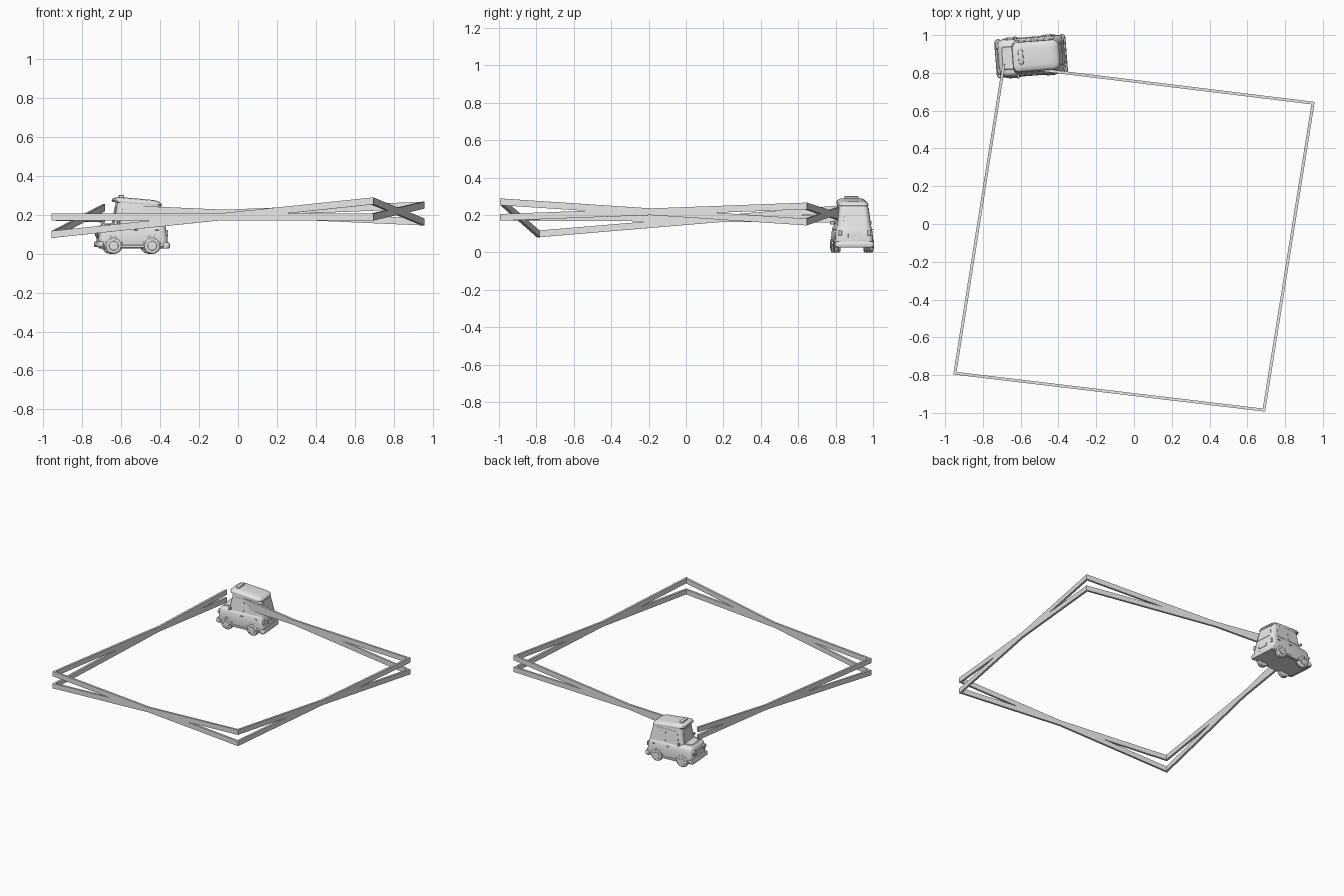
import bpy, bmesh, math
from mathutils import Matrix, Vector

if "Cube" in bpy.data.objects:
    bpy.data.objects.remove(bpy.data.objects["Cube"])

grey = bpy.data.materials.new("light grey")
grey.diffuse_color = (0.8, 0.8, 0.8, 1)
grey.use_nodes = True
grey.node_tree.nodes["Principled BSDF"].inputs["Base Color"].default_value = grey.diffuse_color

# The car is built nose towards -x around its own origin, then placed
CAR = Matrix.Translation((-0.543, 0.888, 0)) @ Matrix.Rotation(math.radians(4.5), 4, 'Z')


def finish(name, bm, matrix=Matrix(), bevel=0, angle=35):
    bmesh.ops.recalc_face_normals(bm, faces=bm.faces)
    me = bpy.data.meshes.new(name)
    bm.to_mesh(me)
    bm.free()
    me.materials.append(grey)
    ob = bpy.data.objects.new(name, me)
    bpy.context.collection.objects.link(ob)
    ob.matrix_world = matrix
    me.shade_smooth()
    me.set_sharp_from_angle(angle=math.radians(angle))
    if bevel:
        m = ob.modifiers.new("bevel", 'BEVEL')
        m.width, m.segments = bevel, 2
    return ob


def ring(x0, x1, hw, z, r, tilt=0):
    """Rounded rectangle at height z; tilt lowers it towards the rear."""
    pts = []
    for cx, cy, a0 in ((x1 - r, hw - r, 0), (x0 + r, hw - r, 90),
                       (x0 + r, r - hw, 180), (x1 - r, r - hw, 270)):
        for i in range(6):
            a = math.radians(a0 + i * 18)
            x, y = cx + r * math.cos(a), cy + r * math.sin(a)
            pts.append((x, y, z - tilt * x))
    return pts


def loft(name, rings, angle=35):
    bm = bmesh.new()
    loops = [[bm.verts.new(p) for p in ring(*r)] for r in rings]
    n = len(loops[0])
    for a, b in zip(loops, loops[1:]):
        for i in range(n):
            j = (i + 1) % n
            bm.faces.new((a[i], a[j], b[j], b[i]))
    bm.faces.new(loops[0])
    bm.faces.new(loops[-1])
    return finish(name, bm, CAR, angle=angle)


def box(name, pos, size, bevel=0.003):
    bm = bmesh.new()
    bmesh.ops.create_cube(bm, size=1, matrix=Matrix.Translation(pos) @ Matrix.Diagonal((*size, 1)))
    return finish(name, bm, CAR, bevel)


def disc(name, pos, r, depth, axis, bevel=0.003):
    bm = bmesh.new()
    rot = Matrix.Rotation(math.pi / 2, 4, axis)
    bmesh.ops.create_cone(bm, cap_ends=True, segments=24, radius1=r, radius2=r,
                          depth=depth, matrix=Matrix.Translation(pos) @ rot)
    return finish(name, bm, CAR, 0 if not bevel else bevel)


def plate(name, corners, normal, t=0.004):
    """Thin panel following a sloping side of the cab."""
    bm = bmesh.new()
    n = Vector(normal).normalized() * t
    f = bm.faces.new([bm.verts.new(Vector(c) - n * 0.5) for c in corners])
    ex = bmesh.ops.extrude_face_region(bm, geom=[f])
    bmesh.ops.translate(bm, vec=n, verts=[v for v in ex["geom"] if isinstance(v, bmesh.types.BMVert)])
    return finish(name, bm, CAR)


# --- crossed bars around the square ---
A, B, C, D = (-0.69, 0.84), (0.948, 0.64), (0.688, -0.985), (-0.948, -0.79)
stop = (-0.54, 0.822)                       # bars on the back side end inside the cab
BAR_H, BAR_T = 0.036, 0.015


def bar(name, p, q, zp, zq):
    a, b = Vector((*p, zp)), Vector((*q, zq))
    along = Vector((b.x - a.x, b.y - a.y, 0)).normalized()
    side = Vector((-along.y, along.x, 0)) * BAR_T / 2
    a, b = a - along * BAR_T / 2, b + along * BAR_T / 2
    up = Vector((0, 0, BAR_H / 2))
    bm = bmesh.new()
    ends = [[bm.verts.new(c + s * side + u * up) for s, u in ((-1, -1), (1, -1), (1, 1), (-1, 1))]
            for c in (a, b)]
    for i in range(4):
        j = (i + 1) % 4
        bm.faces.new((ends[0][i], ends[0][j], ends[1][j], ends[1][i]))
    bm.faces.new(ends[0])
    bm.faces.new(ends[1])
    finish(name, bm)


for name, p, q, z in (("front_bar", D, C, ((0.098, 0.27), (0.187, 0.187))),
                      ("right_bar", C, B, ((0.27, 0.162), (0.187, 0.248))),
                      ("back_bar", B, stop, ((0.248, 0.188), (0.162, 0.228))),
                      ("left_bar", D, A, ((0.098, 0.235), (0.187, 0.178)))):
    for za, zb in z:
        bar(name, p, q, za, zb)

# --- car body, cab and roof ---
loft("body", [(-0.165, 0.17, 0.088, 0.026, 0.02), (-0.172, 0.176, 0.097, 0.036, 0.025),
              (-0.178, 0.177, 0.101, 0.07, 0.03), (-0.177, 0.174, 0.099, 0.105, 0.035),
              (-0.172, 0.169, 0.095, 0.13, 0.035), (-0.163, 0.165, 0.09, 0.143, 0.035),
              (-0.145, 0.16, 0.08, 0.15, 0.03)])
loft("cab", [(-0.103, 0.167, 0.09, 0.135, 0.03), (-0.094, 0.158, 0.085, 0.18, 0.03),
             (-0.086, 0.148, 0.08, 0.225, 0.03), (-0.08, 0.14, 0.075, 0.262, 0.03, 0.06)])
loft("roof", [(-0.098, 0.147, 0.077, 0.256, 0.03, 0.09), (-0.102, 0.149, 0.079, 0.263, 0.032, 0.09),
              (-0.098, 0.145, 0.076, 0.272, 0.032, 0.09), (-0.085, 0.132, 0.066, 0.280, 0.03, 0.09),
              (-0.06, 0.108, 0.046, 0.284, 0.03, 0.09)])
loft("bonnet", [(-0.158, -0.09, 0.062, 0.147, 0.015), (-0.154, -0.09, 0.058, 0.156, 0.015)])

# --- roof sign ---
loft("roof_sign", [(-0.07, -0.042, 0.04, 0.28, 0.01), (-0.068, -0.044, 0.038, 0.297, 0.01),
                   (-0.062, -0.05, 0.032, 0.301, 0.005)])

# --- windows ---
for s in (-1, 1):
    for name, x0, x1, t0, t1 in (("front_side_window", -0.07, 0.022, -0.055, 0.022),
                                 ("rear_side_window", 0.034, 0.13, 0.034, 0.113)):
        plate(name, [(x0, s * 0.0878, 0.155), (x1, s * 0.0878, 0.155),
                     (t1, s * 0.0781, 0.24), (t0, s * 0.0781, 0.24)], (0, s, 0.12))
plate("windscreen", [(-0.099, -0.062, 0.155), (-0.099, 0.062, 0.155),
                     (-0.0835, 0.05, 0.24), (-0.0835, -0.05, 0.24)], (-1, 0, 0.18))
plate("rear_window", [(0.163, -0.062, 0.155), (0.163, 0.062, 0.155),
                      (0.1445, 0.05, 0.24), (0.1445, -0.05, 0.24)], (1, 0, 0.21))

# --- wheels, arches, lamps, mirrors and handles on both sides ---
for s in (-1, 1):
    for x, end in ((-0.103, "front"), (0.095, "rear")):
        disc(end + "_wheel", (x, s * 0.088, 0.04), 0.04, 0.034, 'X', 0.005)
        disc(end + "_hub", (x, s * 0.105, 0.04), 0.024, 0.006, 'X', 0.002)
        disc(end + "_arch", (x, s * 0.092, 0.045), 0.047, 0.018, 'X', 0.004)
    disc("headlight", (-0.177, s * 0.066, 0.105), 0.018, 0.016, 'Y')
    box("tail_light", (0.172, s * 0.078, 0.105), (0.012, 0.018, 0.03))
    box("mirror", (-0.078, s * 0.1, 0.158), (0.012, 0.022, 0.018))
    box("front_door_handle", (0.012, s * 0.099, 0.122), (0.02, 0.006, 0.006), 0.001)
    box("rear_door_handle", (0.12, s * 0.099, 0.122), (0.02, 0.006, 0.006), 0.001)
    box("sill", (-0.004, s * 0.097, 0.037), (0.12, 0.012, 0.014))

# --- grille, bumpers and number plate ---
box("grille", (-0.178, 0, 0.095), (0.008, 0.085, 0.03), 0.002)
loft("front_bumper", [(-0.187, -0.15, 0.1, 0.034, 0.018), (-0.191, -0.15, 0.104, 0.041, 0.02),
                      (-0.191, -0.15, 0.104, 0.055, 0.02), (-0.187, -0.15, 0.1, 0.061, 0.018)])
loft("rear_bumper", [(0.15, 0.183, 0.1, 0.026, 0.016), (0.15, 0.187, 0.104, 0.032, 0.018),
                     (0.15, 0.187, 0.104, 0.05, 0.018), (0.15, 0.183, 0.1, 0.057, 0.016)])
box("number_plate", (0.176, 0, 0.09), (0.006, 0.07, 0.022), 0.001)
